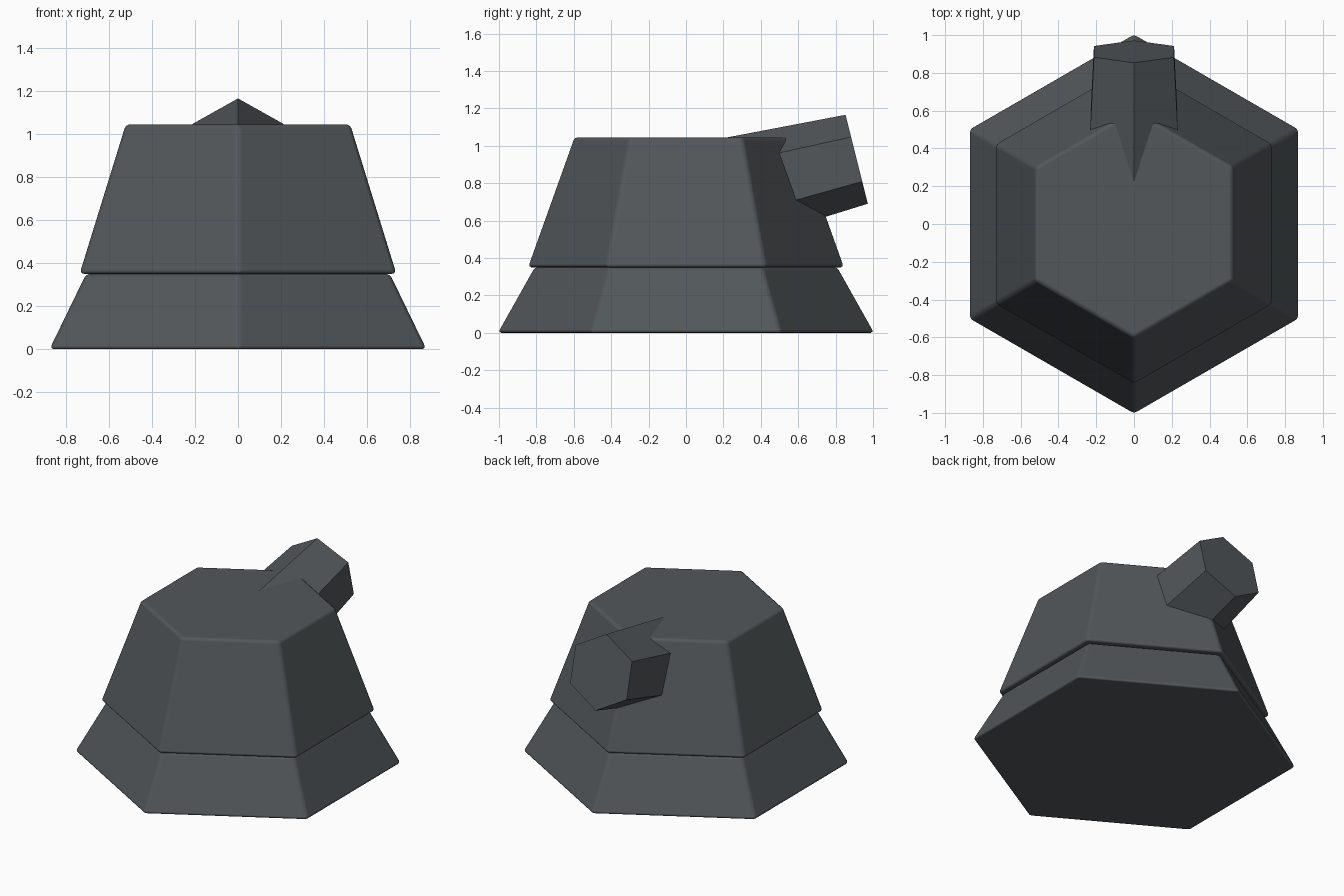
import bpy
from math import radians, sin, cos, pi
from mathutils import Vector

cube = bpy.data.objects.get("Cube")
if cube:
    bpy.data.objects.remove(cube, do_unlink=True)

# Single dark metal colour
metal = bpy.data.materials.new("dark_grey_metal")
metal.use_nodes = True
metal.diffuse_color = (0.085, 0.095, 0.102, 1)
metal.node_tree.nodes["Principled BSDF"].inputs["Base Color"].default_value = metal.diffuse_color


def hex_frustum(name, bottom, top, depth, location, tilt=0.0, bevel=0.0):
    """Tapered six-sided block with corners on its local y axis."""
    bpy.ops.mesh.primitive_cone_add(vertices=6, radius1=bottom, radius2=top, depth=depth,
                                    location=location, rotation=(tilt, 0, 0))
    obj = bpy.context.object
    obj.name = name
    obj.data.materials.append(metal)
    if bevel:
        mod = obj.modifiers.new("soft_edges", "BEVEL")
        mod.width = bevel
        mod.segments = 3
        mod.harden_normals = True
        bpy.ops.object.shade_smooth_by_angle(angle=radians(40))
        # Keep the bevel last so its hardened normals are used
        bpy.ops.object.modifier_apply(modifier=mod.name)
    return obj


# Stacked body: flared skirt and tall upper housing
hex_frustum("base_skirt", 1.011, 0.815, 0.35, (0, 0, 0.175), bevel=0.02)
hex_frustum("upper_housing", 0.85, 0.602, 0.695, (0, 0, 0.6975), bevel=0.02)

# Tapered barrel rising out of the back
pitch = radians(14)
length = 0.75
muzzle = Vector((0, 0.9125, 0.9275))
axis = Vector((0, cos(pitch), sin(pitch)))
hex_frustum("barrel", 0.287, 0.245, length, muzzle - axis * length / 2, tilt=pitch - pi / 2)
